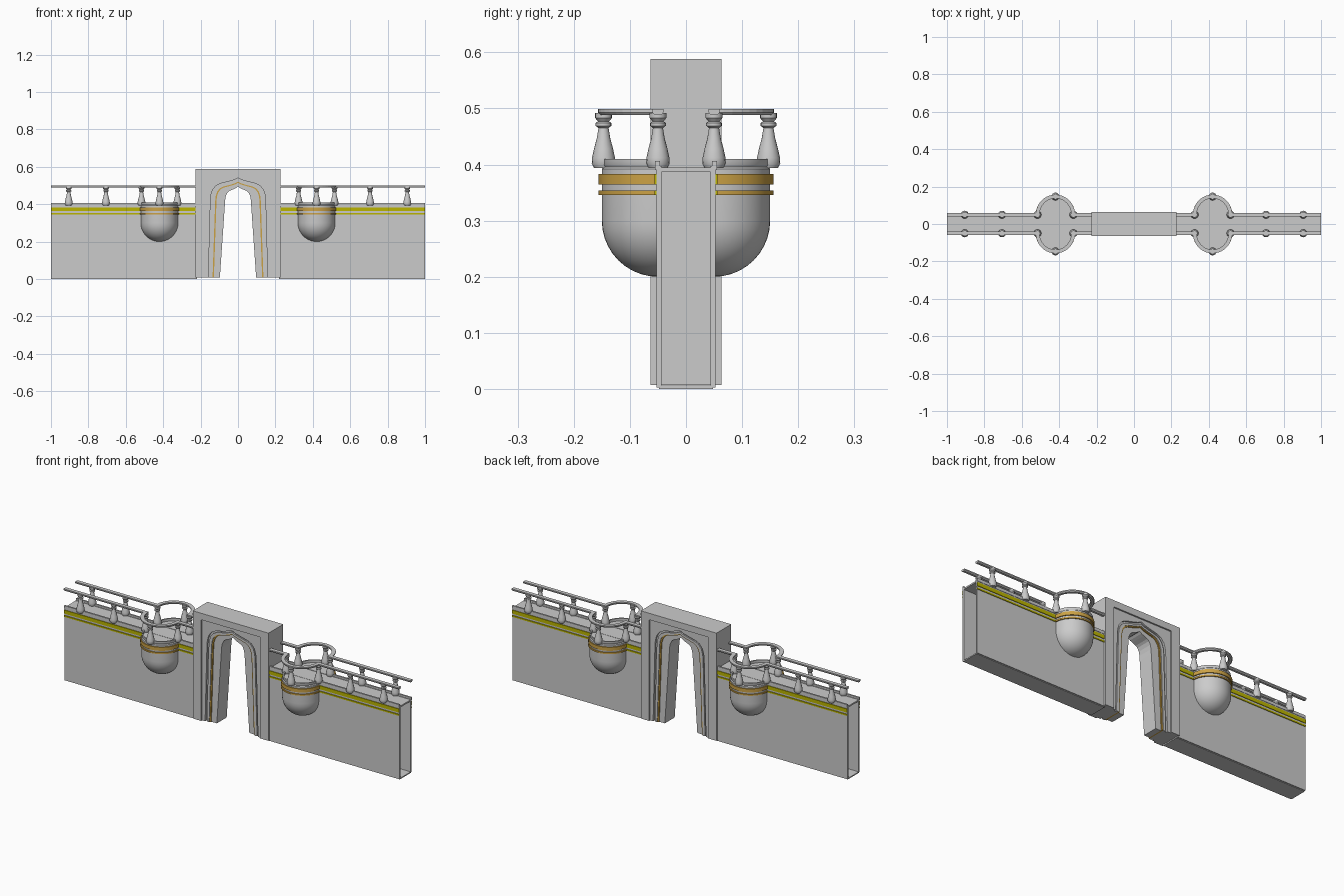
import bpy, bmesh, math
from mathutils import Vector

cube = bpy.data.objects.get("Cube")
if cube:
    bpy.data.objects.remove(cube, do_unlink=True)


def material(name, rgb):
    m = bpy.data.materials.new(name)
    m.use_nodes = True
    m.diffuse_color = (*rgb, 1)
    m.node_tree.nodes["Principled BSDF"].inputs["Base Color"].default_value = (*rgb, 1)
    return m


STONE = material("grey stone", (0.6, 0.6, 0.6))
YELLOW = material("yellow trim", (0.5, 0.46, 0.0))
GOLD = material("gold trim", (0.6, 0.36, 0.06))


def finish(bm, name, mat, smooth=False):
    bmesh.ops.recalc_face_normals(bm, faces=bm.faces)
    mesh = bpy.data.meshes.new(name)
    bm.to_mesh(mesh)
    bm.free()
    mesh.materials.append(mat)
    ob = bpy.data.objects.new(name, mesh)
    bpy.context.collection.objects.link(ob)
    if smooth:
        bpy.ops.object.select_all(action='DESELECT')
        ob.select_set(True)
        bpy.context.view_layer.objects.active = ob
        bpy.ops.object.shade_smooth_by_angle(angle=math.radians(35))
    return ob


def box(name, mat, x, y, z):
    bm = bmesh.new()
    bmesh.ops.create_cube(bm, size=1)
    for v in bm.verts:
        v.co = [lo + (c + 0.5) * (hi - lo) for c, (lo, hi) in zip(v.co, (x, y, z))]
    return finish(bm, name, mat)


def lathe(name, mat, profile, centre, start=0, sweep=2 * math.pi, segs=16):
    """Revolve (radius, z) points about a vertical axis."""
    bm = bmesh.new()
    rings = []
    for i in range(segs + 1):
        a = start + sweep * i / segs
        rings.append([bm.verts.new((centre[0] + r * math.cos(a),
                                    centre[1] + r * math.sin(a), z)) for r, z in profile])
    for a, b in zip(rings, rings[1:]):
        for j in range(len(profile) - 1):
            bm.faces.new((a[j], b[j], b[j + 1], a[j + 1]))
    bmesh.ops.remove_doubles(bm, verts=bm.verts, dist=1e-5)
    return finish(bm, name, mat, True)


def sweep(name, mat, path, profile):
    """Sweep a closed (offset, z) section along a flat path with mitred corners."""
    bm = bmesh.new()
    rings = []
    for i, p in enumerate(path):
        d1 = (p - path[max(i - 1, 0)]).normalized()
        d2 = (path[min(i + 1, len(path) - 1)] - p).normalized()
        d1, d2 = (d1 if i else d2), (d2 if i < len(path) - 1 else d1)
        n1, n2 = Vector((-d1.y, d1.x)), Vector((-d2.y, d2.x))
        n = (n1 + n2) / (1 + n1.dot(n2))
        rings.append([bm.verts.new((p.x + n.x * o, p.y + n.y * o, z)) for o, z in profile])
    k = len(profile)
    for a, b in zip(rings, rings[1:]):
        for j in range(k):
            bm.faces.new((a[j], b[j], b[(j + 1) % k], a[(j + 1) % k]))
    bm.faces.new(rings[0])
    bm.faces.new(rings[-1][::-1])
    return finish(bm, name, mat)


# Gatehouse: nested frames stepping back towards the pointed opening
BASE = 0.007


def rect(w, top):
    return [(w, BASE), (w, top), (-w, top), (-w, BASE)]


def arch(foot, w, spring, apex):
    shape = [(1, 0), (.98, .25), (.92, .48), (.8, .66), (.65, .75), (.35, .84), (.15, .91)]
    half = [(foot, BASE)] + [(w * u, spring + (apex - spring) * v) for u, v in shape]
    return half + [(0, apex)] + [(-x, z) for x, z in half[::-1]]


def ring(name, mat, outer, inner, depth):
    bm = bmesh.new()
    face = bm.faces.new([bm.verts.new((x, -depth, z)) for x, z in outer + inner[::-1]])
    out = bmesh.ops.extrude_face_region(bm, geom=[face])
    moved = [v for v in out["geom"] if isinstance(v, bmesh.types.BMVert)]
    bmesh.ops.translate(bm, verts=moved, vec=(0, 2 * depth, 0))
    return finish(bm, name, mat)


frame_in = rect(.176, .553)
arch_out = arch(.158, .147, .42, .54)
arch_mid = arch(.150, .138, .42, .53)
arch_gold = arch(.136, .122, .415, .52)
arch_lip = arch(.129, .115, .415, .514)
opening = arch(.097, .07, .40, .495)
ring("gate_frame", STONE, rect(.226, .588), frame_in, .063)
ring("gate_panel", STONE, frame_in, arch_out, .055)
ring("arch_step", STONE, arch_out, arch_mid, .045)
ring("arch_moulding", STONE, arch_mid, arch_gold, .052)
ring("arch_gold_line", GOLD, arch_gold, arch_lip, .048)
ring("arch_jamb", STONE, arch_lip, opening, .042)

# Walls, balconies and railings on both sides of the gate
CX, CY = .42, .05
baluster = [(0, .394), (.017, .394), (.021, .402), (.0205, .412), (.017, .428), (.012, .447),
            (.009, .465), (.014, .469), (.014, .474), (.010, .477), (.015, .483), (.015, .492),
            (0, .492)]
body = [(.1 * math.sin(t), .3 - .1 * math.cos(t)) for t in [i * math.pi / 20 for i in range(11)]]
body += [(.1, .392), (.096, .396), (.098, .4), (.098, .41), (.091, .41), (.091, .396), (0, .396)]
rail_section = [(-.006, .488), (.006, .488), (.010, .493), (.010, .499), (-.010, .499), (-.010, .493)]
BANDS = ((.364, .383), (.346, .354))


def band_section(r, lo, hi):
    return [(r - .008, lo), (r, lo), (r, hi), (r - .008, hi)]


for side, sx in (("left", 1), ("right", -1)):
    def span(a, b):
        return tuple(sorted((sx * a, sx * b)))
    length = span(.22, 1)
    box(side + "_wall_floor", STONE, length, (-.046, .046), (.387, .395))
    box(side + "_wall_bottom", STONE, length, (-.048, .048), (0, .006))
    for face, sy in (("back", 1), ("front", -1)):
        tag = side + "_" + face

        def across(a, b):
            return tuple(sorted((sy * a, sy * b)))
        box(tag + "_wall", STONE, length, across(.044, .053), (.003, .397))
        # Low kerb, broken where the balcony opens off the walkway
        for part, a, b in (("outer", CX + .09, 1), ("inner", .22, CX - .09)):
            box(f"{tag}_kerb_{part}", STONE, span(a, b), across(.046, .055), (.39, .406))
            for lo, hi in BANDS:
                box(f"{tag}_{part}_wall_band", YELLOW, span(a, b), across(.052, .0565), (lo, hi))
        # Round-bottomed balcony with gold bands
        centre = (sx * CX, sy * CY)
        start = 0 if sy > 0 else math.pi
        lathe(tag + "_balcony", STONE, body, centre, start, math.pi, 24)
        for lo, hi in BANDS:
            sec = band_section(.1055, lo, hi)
            lathe(tag + "_balcony_band", GOLD, sec + sec[:1], centre, start, math.pi, 24)
        # Handrail following the wall and bulging round the balcony
        arc = [(CX + .095 * math.cos(t), CY + .097 * math.sin(t))
               for t in [math.pi * i / 20 for i in range(21)]]
        path = [(1, CY)] + arc + [(.224, CY)]
        sweep(tag + "_handrail", STONE, [Vector((sx * x, sy * y)) for x, y in path], rail_section)
        for x, y in ((.905, CY), (.706, CY), (CX + .096, CY), (CX - .096, CY), (CX, CY + .097)):
            lathe(tag + "_baluster", STONE, baluster, (sx * x, sy * y))
